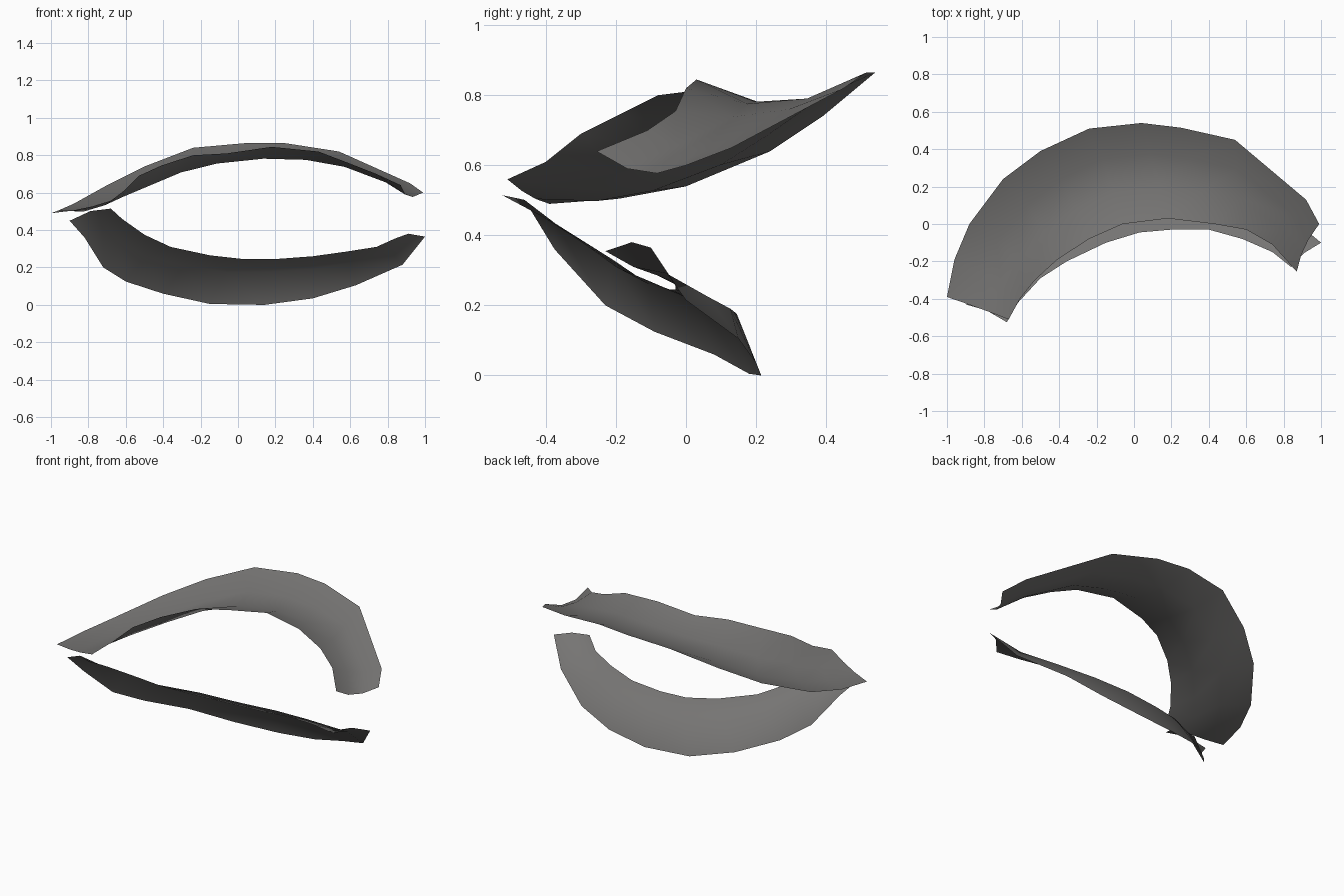
import bpy
import bmesh
from mathutils import Vector

default_cube = bpy.data.objects.get("Cube")
if default_cube:
    bpy.data.objects.remove(default_cube, do_unlink=True)


def make_material(name, colour):
    material = bpy.data.materials.new(name)
    material.use_nodes = True
    material.diffuse_color = colour
    shader = material.node_tree.nodes["Principled BSDF"]
    shader.inputs["Base Color"].default_value = colour
    return material


def sheet_normal(inner, outer, index):
    """Direction square to the strip, pointing up and away from the opening."""
    before = max(index - 1, 0)
    after = min(index + 1, len(inner) - 1)
    along = inner[after] + outer[after] - inner[before] - outer[before]
    across = outer[index] - inner[index]
    return along.cross(across).normalized()


def build_lid(name, inner_rim, outer_rim, bulge, steps, material):
    """Loft a thin curved strip between two rims, bowed by the bulge amounts."""
    inner = [Vector(point) for point in inner_rim]
    outer = [Vector(point) for point in outer_rim]
    mesh = bpy.data.meshes.new(name)
    bm = bmesh.new()

    # Rows of points running from the inner rim to the outer rim
    rows = []
    for step in range(steps + 1):
        blend = step / steps
        row = []
        for index in range(len(inner)):
            point = inner[index].lerp(outer[index], blend)
            if 0 < step < steps:
                point += sheet_normal(inner, outer, index) * bulge[index]
            row.append(bm.verts.new(point))
        rows.append(row)

    # Faces between neighbouring rows
    for near, far in zip(rows, rows[1:]):
        for index in range(len(near) - 1):
            face = bm.faces.new((near[index], near[index + 1],
                                 far[index + 1], far[index]))
            face.smooth = True

    bm.to_mesh(mesh)
    bm.free()
    mesh.materials.append(material)
    lid = bpy.data.objects.new(name, mesh)
    bpy.context.collection.objects.link(lid)
    return lid


dark_grey = make_material("dark_grey", (0.18, 0.176, 0.172, 1))

# Upper lid: a broad arched strip with a shallow trough along its middle
upper_inner = [
    (-.67, -.51, .56), (-.61, -.4, .61), (-.53, -.3, .69), (-.41, -.19, .745),
    (-.24, -.08, .8), (-.06, 0, .81), (.18, .03, .845), (.43, 0, .82),
    (.6, -.03, .755), (.74, -.11, .7), (.87, -.255, .64),
]
upper_outer = [
    (-1, -.39, .49), (-.96, -.19, .505), (-.88, 0, .54), (-.7, .24, .64),
    (-.5, .39, .74), (-.24, .51, .84), (.04, .54, .865), (.25, .515, .865),
    (.54, .45, .82), (.92, .13, .65), (.99, 0, .6),
]
upper_trough = [-.01, -.045, -.07, -.08, -.075, -.065, -.07, -.06, -.04, -.03, -.04]
build_lid("upper_lid", upper_inner, upper_outer, upper_trough, 3, dark_grey)

# Lower lid: a narrower hanging strip with a ridge along its back
lower_inner = [
    (-.68, -.525, .515), (-.62, -.42, .46), (-.5, -.29, .375), (-.36, -.2, .31),
    (-.15, -.1, .265), (.03, -.045, .245), (.2, -.03, .245), (.4, -.03, .26),
    (.58, -.08, .285), (.74, -.15, .31), (.84, -.23, .355),
]
lower_outer = [
    (-.9, -.43, .45), (-.82, -.375, .36), (-.72, -.23, .2), (-.6, -.09, .125),
    (-.4, .08, .06), (-.15, .18, .005), (.14, .215, 0), (.4, .2, .035),
    (.63, .15, .105), (.88, 0, .215), (1, -.1, .365),
]
lower_ridge = [.025, .035, .07, .06, .065, .07, .075, .06, .04, .035, .025]
build_lid("lower_lid", lower_inner, lower_outer, lower_ridge, 2, dark_grey)
